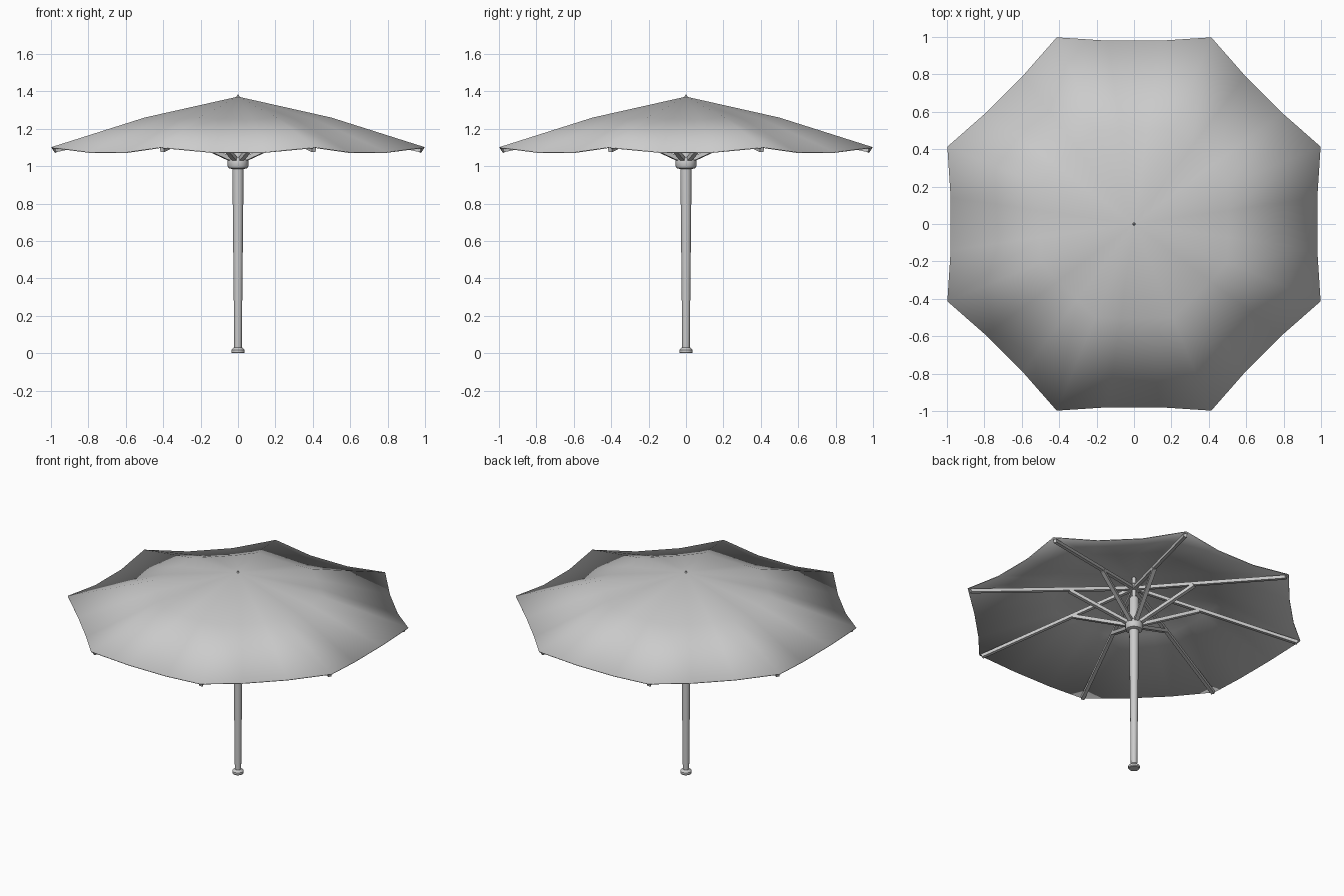
import bpy, bmesh, math
from mathutils import Vector

cube = bpy.data.objects.get("Cube")
if cube:
    bpy.data.objects.remove(cube, do_unlink=True)

RIBS = 8


def material(name, colour):
    m = bpy.data.materials.new(name)
    m.use_nodes = True
    m.diffuse_color = colour
    m.node_tree.nodes["Principled BSDF"].inputs["Base Color"].default_value = colour
    return m


grey = material("plain grey", (0.6, 0.6, 0.6, 1))


def finish(name, bm, angle=35):
    bmesh.ops.recalc_face_normals(bm, faces=bm.faces)
    mesh = bpy.data.meshes.new(name)
    bm.to_mesh(mesh)
    bm.free()
    mesh.materials.append(grey)
    ob = bpy.data.objects.new(name, mesh)
    bpy.context.collection.objects.link(ob)
    bpy.ops.object.select_all(action='DESELECT')
    ob.select_set(True)
    bpy.context.view_layer.objects.active = ob
    bpy.ops.object.shade_smooth_by_angle(angle=math.radians(angle))
    return ob


def lathe(name, profile, sides=16):
    """Turn a (radius, height) profile around the pole axis."""
    bm = bmesh.new()
    rings = []
    for r, z in profile:
        rings.append([bm.verts.new((r * math.cos(a), r * math.sin(a), z))
                      for a in (math.tau * i / sides for i in range(sides))])
    for low, high in zip(rings, rings[1:]):
        for i in range(sides):
            j = (i + 1) % sides
            bm.faces.new((low[i], low[j], high[j], high[i]))
    bm.faces.new(rings[0])
    bm.faces.new(rings[-1])
    return finish(name, bm)


def bar(name, start, end, angle, width, depth):
    """Rectangular bar between two (radius, height) points at one azimuth."""
    out = Vector((math.cos(angle), math.sin(angle), 0))
    side = Vector((-math.sin(angle), math.cos(angle), 0)) * width / 2
    a, b = (out * r + Vector((0, 0, z)) for r, z in (start, end))
    up = (b - a).cross(side).normalized() * depth / 2
    bm = bmesh.new()
    ends = [[bm.verts.new(p + side * s + up * u)
             for s, u in ((-1, -1), (1, -1), (1, 1), (-1, 1))] for p in (a, b)]
    for i in range(4):
        j = (i + 1) % 4
        bm.faces.new((ends[0][i], ends[0][j], ends[1][j], ends[1][i]))
    bm.faces.new(ends[0])
    bm.faces.new(ends[1])
    return finish(name, bm)


# Canopy: peaked cloth, scalloped and sagging between the ribs
def canopy_ring(corner, span):
    points = []
    for k in range(RIBS):
        mid = math.tau * k / RIBS
        half = math.pi / RIBS
        points.append((corner[0], mid - half, corner[1]))
        for s in (-1, 1):
            points.append((span[0], mid + s * 0.142, span[1]))
    return [bm.verts.new((r * math.cos(a), r * math.sin(a), z)) for r, a, z in points]


bm = bmesh.new()
peak = bm.verts.new((0, 0, 1.372))
inner = canopy_ring((0.54, 1.26), (0.508, 1.252))
outer = canopy_ring((1.08, 1.102), (0.99, 1.076))
count = len(inner)
for i in range(count):
    j = (i + 1) % count
    bm.faces.new((peak, inner[i], inner[j]))
    bm.faces.new((inner[i], outer[i], outer[j], inner[j]))
canopy = finish("canopy", bm, 60)
cloth = canopy.modifiers.new("cloth thickness", 'SOLIDIFY')
cloth.thickness = 0.005
cloth.offset = -1

# Ribs under the cloth and the struts that push them open
for k in range(RIBS):
    azimuth = math.tau * (k + 0.5) / RIBS
    bar(f"rib_{k + 1}", (0.02, 1.285), (1.06, 1.086), azimuth, 0.022, 0.022)
    bar(f"strut_{k + 1}", (0.035, 1.035), (0.42, 1.2), azimuth, 0.026, 0.022)

# Pole, foot, sliding collar, top hub and finial
lathe("pole", [(0.02, 0.02), (0.03, 0.98), (0.03, 1.21), (0.022, 1.225)])
lathe("foot", [(0.032, 0), (0.036, 0.005), (0.036, 0.018), (0.022, 0.032)])
lathe("collar", [(0.034, 0.985), (0.05, 0.99), (0.055, 1.0),
                 (0.055, 1.035), (0.045, 1.05), (0.03, 1.05)])
lathe("rib_hub", [(0.034, 1.272), (0.04, 1.278), (0.04, 1.3), (0.03, 1.31)])
lathe("hub_rod", [(0.014, 1.2), (0.014, 1.36)], 12)
lathe("finial", [(0.008, 1.36), (0.007, 1.374), (0.002, 1.383)], 12)
